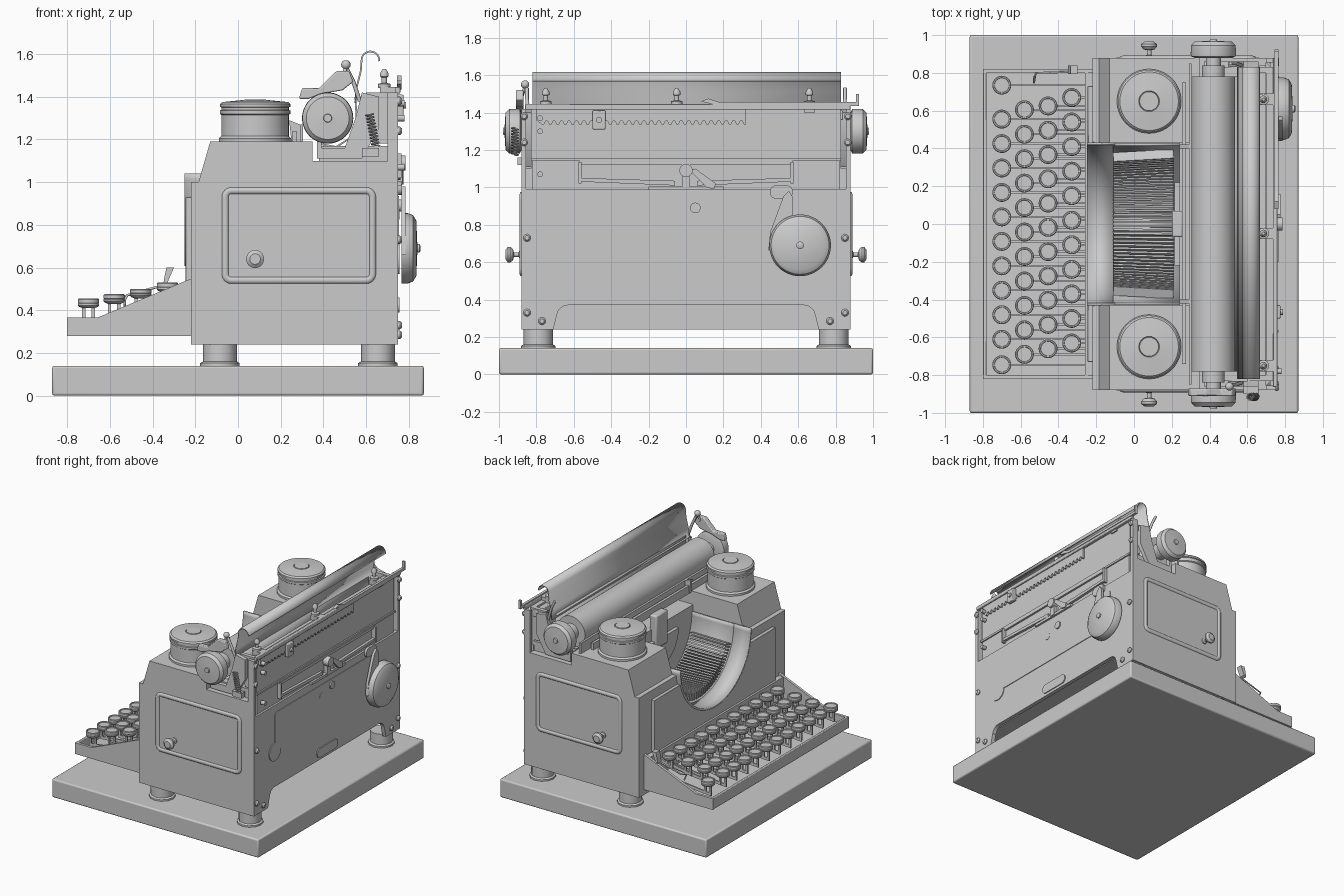
import bpy, bmesh, math
from mathutils import Vector, Matrix

if "Cube" in bpy.data.objects:
    bpy.data.objects.remove(bpy.data.objects["Cube"])

def finish(name, bm, bevel=0):
    bmesh.ops.remove_doubles(bm, verts=bm.verts, dist=1e-5)
    bmesh.ops.recalc_face_normals(bm, faces=bm.faces)
    me = bpy.data.meshes.new(name)
    bm.to_mesh(me); bm.free()
    ob = bpy.data.objects.new(name, me)
    bpy.context.collection.objects.link(ob)
    if bevel:
        m = ob.modifiers.new("bevel", 'BEVEL')
        m.width, m.segments, m.limit_method = bevel, 2, 'ANGLE'
    return ob

def prism(name, pts, axis, a, b, bevel=0):
    """Extrude a 2D outline along an axis from a to b."""
    put = {'x': lambda p, t: (t, p[0], p[1]), 'y': lambda p, t: (p[0], t, p[1]), 'z': lambda p, t: (p[0], p[1], t)}[axis]
    bm = bmesh.new()
    lo = [bm.verts.new(put(p, a)) for p in pts]
    hi = [bm.verts.new(put(p, b)) for p in pts]
    bm.faces.new(lo); bm.faces.new(hi)
    for i in range(len(pts)):
        j = (i + 1) % len(pts)
        bm.faces.new((lo[i], lo[j], hi[j], hi[i]))
    return finish(name, bm, bevel)

def box(name, x0, x1, y0, y1, z0, z1, bevel=0):
    return prism(name, [(x0, y0), (x1, y0), (x1, y1), (x0, y1)], 'z', z0, z1, bevel)

def lathe(name, prof, loc, axis=(0, 0, 1), n=40):
    """Revolve (radius, height) points round an axis."""
    bm = bmesh.new()
    prof = [(0, prof[0][1])] + prof + [(0, prof[-1][1])]
    rot = Vector((0, 0, 1)).rotation_difference(Vector(axis)).to_matrix()
    rings = [[bm.verts.new(rot @ Vector((max(r, 1e-7) * math.cos(k * math.tau / n), max(r, 1e-7) * math.sin(k * math.tau / n), h)))
              for k in range(n)] for r, h in prof]
    for p, q in zip(rings, rings[1:]):
        for k in range(n):
            bm.faces.new((p[k], p[(k + 1) % n], q[(k + 1) % n], q[k]))
    ob = finish(name, bm)
    ob.location = loc
    return ob

def cyl(name, loc, axis, r, h, n=32):
    return lathe(name, [(r, 0), (r, h)], loc, axis, n)

def tube(name, pts, r, cyclic=False):
    cu = bpy.data.curves.new(name, 'CURVE')
    cu.dimensions, cu.bevel_depth, cu.bevel_resolution, cu.use_fill_caps = '3D', r, 2, True
    sp = cu.splines.new('POLY')
    sp.points.add(len(pts) - 1)
    for p, q in zip(sp.points, pts):
        p.co = (*q, 1)
    sp.use_cyclic_u = cyclic
    ob = bpy.data.objects.new(name, cu)
    bpy.context.collection.objects.link(ob)
    return ob

def arc(cx, cy, r, a0, a1, n):
    return [(cx + r * math.cos(math.radians(a0 + (a1 - a0) * i / n)), cy + r * math.sin(math.radians(a0 + (a1 - a0) * i / n))) for i in range(n + 1)]

def rrect(x0, x1, z0, z1, r, n=6):
    return (arc(x1 - r, z1 - r, r, 0, 90, n) + arc(x0 + r, z1 - r, r, 90, 180, n)
            + arc(x0 + r, z0 + r, r, 180, 270, n) + arc(x1 - r, z0 + r, r, 270, 360, n))

def sheet(name, pts, a, b, axis, t):
    """Thin bent sheet following an open outline."""
    bm = bmesh.new()
    f = (lambda p, s: (s, p[0], p[1])) if axis == 'x' else (lambda p, s: (p[0], s, p[1]))
    v = [[bm.verts.new(f(p, s)) for p in pts] for s in (a, b)]
    for i in range(len(pts) - 1):
        bm.faces.new((v[0][i], v[0][i + 1], v[1][i + 1], v[1][i]))
    ob = finish(name, bm)
    m = ob.modifiers.new("thickness", 'SOLIDIFY')
    m.thickness, m.offset = t, 0
    return ob

# base board and feet
box("base_board", -.87, .87, -1, 1, 0, .14, .01)
for s in (-1, 1):
    for x in (-.085, .655):
        lathe("foot", [(.092, 0), (.092, .012), (.08, .02), (.08, .1)], (x, s * .79, .14), n=12)

# body: outer side walls, solid towers, low centre and rear blocks
side = [(-.22, .24), (.75, .24), (.75, 1.42), (.70, 1.42), (.70, 1.10), (.35, 1.10), (.35, 1.19), (-.13, 1.19), (-.185, 1.0), (-.22, 1.0)]
tower = [(-.21, .38), (.70, .38), (.70, 1.10), (.35, 1.10), (.35, 1.19), (-.13, 1.19), (-.185, 1.0), (-.21, 1.0)]
for s in (-1, 1):
    prism("side_wall", side, 'y', s * .855, s * .88)
    prism("tower", tower, 'y', s * .43, s * .856)
box("centre_floor", -.2, .71, -.44, .44, .38, .56)
box("rear_block", .24, .72, -.44, .44, .5, 1.09)
U = (0, 1.04)
prism("front_panel", [(-.88, .24), (.88, .24), (.88, 1.0), (.433, 1.0)] + arc(*U, .43, -6, -174, 32) + [(-.433, 1.0), (-.88, 1.0)], 'x', -.22, -.19)
prism("front_plate", [(-.73, .5), (.73, .5), (.73, .93), (.418, .93)] + arc(*U, .43, -15, -165, 30) + [(-.418, .93), (-.73, .93)], 'x', -.245, -.215, .006)
sheet("opening_liner", arc(*U, .425, 0, -180, 48), -.25, -.10, 'x', .014)
sheet("basket_shell", arc(*U, .42, 0, -180, 48), -.11, .25, 'x', .012)

# type bars fanned round the half round basket
bm = bmesh.new()
for i in range(44):
    a = math.radians(-160 + 140 * i / 43)
    m = (Matrix.Translation((.05, .385 * math.cos(a), U[1] + .385 * math.sin(a))) @ Matrix.Rotation(a, 4, 'X')
         @ Matrix.Rotation(.06, 4, 'Z') @ Matrix.Diagonal((.32, .05, .011, 1)))
    bmesh.ops.create_cube(bm, size=1, matrix=m)
finish("type_bars", bm)
box("type_guide", .2, .26, -.07, .07, .95, 1.2, .01)
prism("segment_plate", arc(0, 1.0, .22, 0, -180, 20), 'x', .215, .245)

# back plate with arched foot cutout and its fittings
prism("back_plate", [(-.88, .24), (-.71, .24), (-.69, .32)] + arc(-.63, .31, .06, 170, 90, 5) + arc(.63, .31, .06, 90, 10, 5)
      + [(.69, .32), (.71, .24), (.88, .24), (.88, .99), (-.88, .99)], 'x', .72, .75)
prism("back_cover", rrect(-.63, .63, .64, .935, .03), 'x', .745, .755)
cyl("cover_lobe", (.745, -.63, .64), (1, 0, 0), .07, .011)
prism("oval_plate", rrect(-.125, .125, .39, .46, .034), 'x', .745, .757)
cyl("back_plug", (.745, .05, .89), (1, 0, 0), .028, .02)
cyl("back_rivet", (.745, -.07, .85), (1, 0, 0), .025, .012)
for s in (-1, 1):
    for y, z in ((.85, .33), (.77, .285), (.865, 1.38), (.865, 1.24), (.85, .73)):
        lathe("back_screw", [(.02, 0), (.02, .01), (.012, .02)], (.748, s * y, z), (1, 0, 0), 16)

# bell and its bracket
lathe("bell", [(.165, 0), (.165, .03), (.155, .055), (.13, .07), (.02, .075), (.02, .085), (.012, .09)], (.765, .61, .69), (1, 0, 0), 48)
prism("bell_bracket", [(.44, .66), (.45, .76), (.52, .95), (.55, .98), (.57, .95), (.57, .75)], 'x', .765, .785)
prism("bell_hook", rrect(.45, .57, .94, 1.01, .03), 'x', .75, .768)

# escapement channel on the back
box("channel_plate", .71, .735, -.82, .82, .98, 1.15)
box("channel_top", .735, .75, -.57, .57, 1.12, 1.14)
for s in (-1, 1):
    box("channel_end", .735, .765, s * .56, s * .575, 1.02, 1.135)
    prism("trip_arm", [(s * .56, 1.05), (s * .56, 1.03), (s * .06, 1.01), (s * .06, 1.035)], 'x', .74, .76)
cyl("escapement_wheel", (.74, 0, 1.09), (1, 0, 0), .035, .045)
box("escapement_post", .74, .77, -.02, .02, .99, 1.08)
prism("escapement_pawl", [(.02, 1.09), (.05, 1.1), (.16, 1.02), (.15, .99), (.11, 1.0)], 'x', .75, .775)
box("escapement_foot", .74, .765, -.2, .2, .985, 1.005)

# side panels with raised rim, and ribbon knobs
for s in (-1, 1):
    prism("side_panel", rrect(-.06, .63, .54, .96, .03), 'y', s * .87, s * .882)
    tube("side_panel_rim", [(x, s * .872, z) for x, z in rrect(-.06, .63, .54, .96, .03)], .019, True)
    lathe("ribbon_knob", [(.022, 0), (.022, .01), (.012, .015), (.012, .04), (.03, .045), (.042, .06), (.042, .072), (.025, .085)], (.08, s * .88, .64), (0, s, 0), 28)
    # ribbon spool housings
    lathe("spool_housing", [(.17, 0), (.17, .015), (.158, .025), (.158, .125), (.165, .13), (.165, .145), (.158, .148), (.158, .16), (.165, .163),
                            (.165, .175), (.155, .185), (.055, .195), (.052, .19), (.05, .198)], (.08, s * .65, 1.19), n=56)

# keyboard tray
cheek = [(-.80, .28), (-.80, .365), (-.66, .365), (-.215, .55), (-.215, .28)]
for s in (-1, 1):
    prism("keyboard_cheek", cheek, 'y', s * .80, s * .82)
box("keyboard_front_rail", -.80, -.78, -.81, .81, .28, .365, .004)
prism("keyboard_floor", [(-.79, .28), (-.79, .30), (-.22, .36), (-.22, .28)], 'y', -.81, .81)
box("keyboard_back_rail", -.26, -.21, -.80, .80, .3, .53)

# keys: stem, rimmed cap and lever, sharing one mesh
rows = [(-.70, .455, [-.745, .735] + [-.61 + .1295 * i for i in range(10)]),
        (-.58, .475, [-.69 + .1295 * i for i in range(11)]),
        (-.455, .50, [-.66 + .1285 * i for i in range(11)]),
        (-.33, .53, [-.63 + .13 * i for i in range(11)])]
key = None
for x, z, ys in rows:
    for y in ys:
        if key is None:
            key = lathe("key", [(.03, -.045), (.045, -.038), (.05, -.032), (.05, -.024), (.047, -.022), (.05, -.02), (.05, -.004), (.046, 0), (.04, 0), (.038, -.006)], (x, y, z), n=28).data
        else:
            ob = bpy.data.objects.new("key", key)
            ob.location = (x, y, z)
            bpy.context.collection.objects.link(ob)
        for d in (-.022, .022):
            box("key_stem", x + d - .008, x + d + .008, y - .006, y + .006, z - .115, z - .035)
        prism("key_lever", [(x - .03, z - .12), (x - .03, z - .10), (-.25, z - .05), (-.25, z - .08)], 'y', y - .005, y + .005)
tube("margin_lever", [(-.53, .78, .42), (-.53, .75, .45), (-.52, .8, .47), (-.34, .805, .52)], .006)
prism("margin_tab", [(-.35, .52), (-.33, .53), (-.3, .6), (-.335, .6), (-.345, .555)], 'y', .795, .84)

# platen with end knobs
P = (.42, 1.30)
cyl("platen", (P[0], -.78, P[1]), (0, 1, 0), .115, 1.56, 56)
cyl("platen_shaft", (P[0], -.9, P[1]), (0, 1, 0), .04, 1.8)
for s in (-1, 1):
    cyl("platen_collar", (P[0], s * .78, P[1]), (0, s, 0), .06, .06)
    lathe("platen_knob", [(.1, 0), (.118, .008), (.12, .02), (.118, .065), (.1, .085), (.02, .09), (.018, .098)], (P[0], s * .88, P[1]), (0, s, 0), 48)
    prism("carriage_end", [(.37, 1.11), (.58, 1.11), (.66, 1.25), (.66, 1.40), (.58, 1.42), (.55, 1.30), (.50, 1.16), (.39, 1.16), (.39, 1.25), (.37, 1.25)], 'y', s * .83, s * .86)
    prism("end_bracket", [(.64, 1.18), (.71, 1.18), (.71, 1.42), (.6, 1.42)], 'y', s * .80, s * .83)
    tube("paper_bail_arm", [(.57, s * .84, 1.38), (.54, s * .85, 1.47), (.51, s * .85, 1.53)], .01)
    prism("card_guide", [(.25, 1.19), (.29, 1.19), (.29, 1.27), (.24, 1.29)], 'y', s * .4, s * .42)

# carriage bed, rails and paper rest
box("carriage_bed", .38, .70, -.83, .83, 1.10, 1.17)
box("front_rail", .255, .275, -.74, .75, 1.18, 1.24)
box("front_scale", .29, .305, -.85, .85, 1.17, 1.27)
sheet("paper_tray", [(.38, 1.18), (.46, 1.165), (.53, 1.21), (.555, 1.30), (.55, 1.40)], -.78, .78, 'y', .008)
sheet("paper_rest", [(.55, 1.37), (.555, 1.44), (.575, 1.52)] + arc(.62, 1.57, .042, 165, -5, 12), -.82, .83, 'y', .008)
box("carriage_rail", .66, .70, -.83, .84, 1.36, 1.41, .006)
box("rear_carriage_plate", .70, .735, -.83, .83, 1.14, 1.42)
box("rear_lower_lip", .73, .745, -.83, .83, 1.14, 1.155)
box("margin_bar", .735, .76, -.86, .88, 1.415, 1.445, .004)
prism("tabulator_blade", [(.08, 1.46), (.12, 1.475), (.18, 1.455), (.91, 1.455), (.91, 1.50), (.925, 1.50), (.925, 1.435), (.18, 1.435)], 'x', .745, .765)
for y in (-.75, -.05, .66):
    lathe("rail_thumbscrew", [(.03, 0), (.03, .02), (.012, .025), (.012, .05), (.02, .055), (.02, .07), (.008, .09)], (.685, y, 1.44), n=20)
    box("thumbscrew_mount", .665, .745, y - .03, y + .03, 1.40, 1.445)

# toothed rack
teeth = [(-.80, 1.42), (-.80, 1.36), (-.77, 1.335)]
for i in range(27):
    y = -.76 + i * .04
    teeth += [(y, 1.335), (y + .01, 1.355), (y + .02, 1.355), (y + .03, 1.335)]
prism("tab_rack", teeth + [(.32, 1.335), (.32, 1.42)], 'x', .735, .75)
box("tab_stop", .745, .775, -.5, -.43, 1.31, 1.41, .005)
cyl("tab_stop_screw", (.77, -.465, 1.36), (1, 0, 0), .016, .018, 16)

# line space lever, ball handle and spring on the left end
prism("line_space_lever", [(.285, 1.39), (.30, 1.44), (.38, 1.44), (.46, 1.52), (.52, 1.52), (.54, 1.47), (.49, 1.43), (.40, 1.415), (.33, 1.39)], 'y', -.91, -.87, .006)
lathe("lever_ball", [(.022 * math.sin(t * math.pi / 10), -.022 * math.cos(t * math.pi / 10)) for t in range(1, 10)], (.505, -.86, 1.55), n=20)
tube("lever_neck", [(.49, -.88, 1.48), (.505, -.86, 1.54)], .009)
box("spring_mount", .58, .66, -.9, -.86, 1.12, 1.16)
tube("tension_spring", [(.63 + .018 * math.cos(k * .7) - .03 * k / 90 + .015, -.915 + .018 * math.sin(k * .7), 1.17 + .15 * k / 90) for k in range(91)], .004)
for z in (1.07, 1.3, 1.37):
    cyl("rear_stud", (.745, -.78, z), (1, 0, 0), .015, .035, 16)

# smooth round parts, keep edges crisp
for ob in bpy.data.objects:
    ob.select_set(ob.type == 'MESH')
bpy.context.view_layer.objects.active = bpy.data.objects["base_board"]
bpy.ops.object.shade_smooth_by_angle(angle=math.radians(35))
